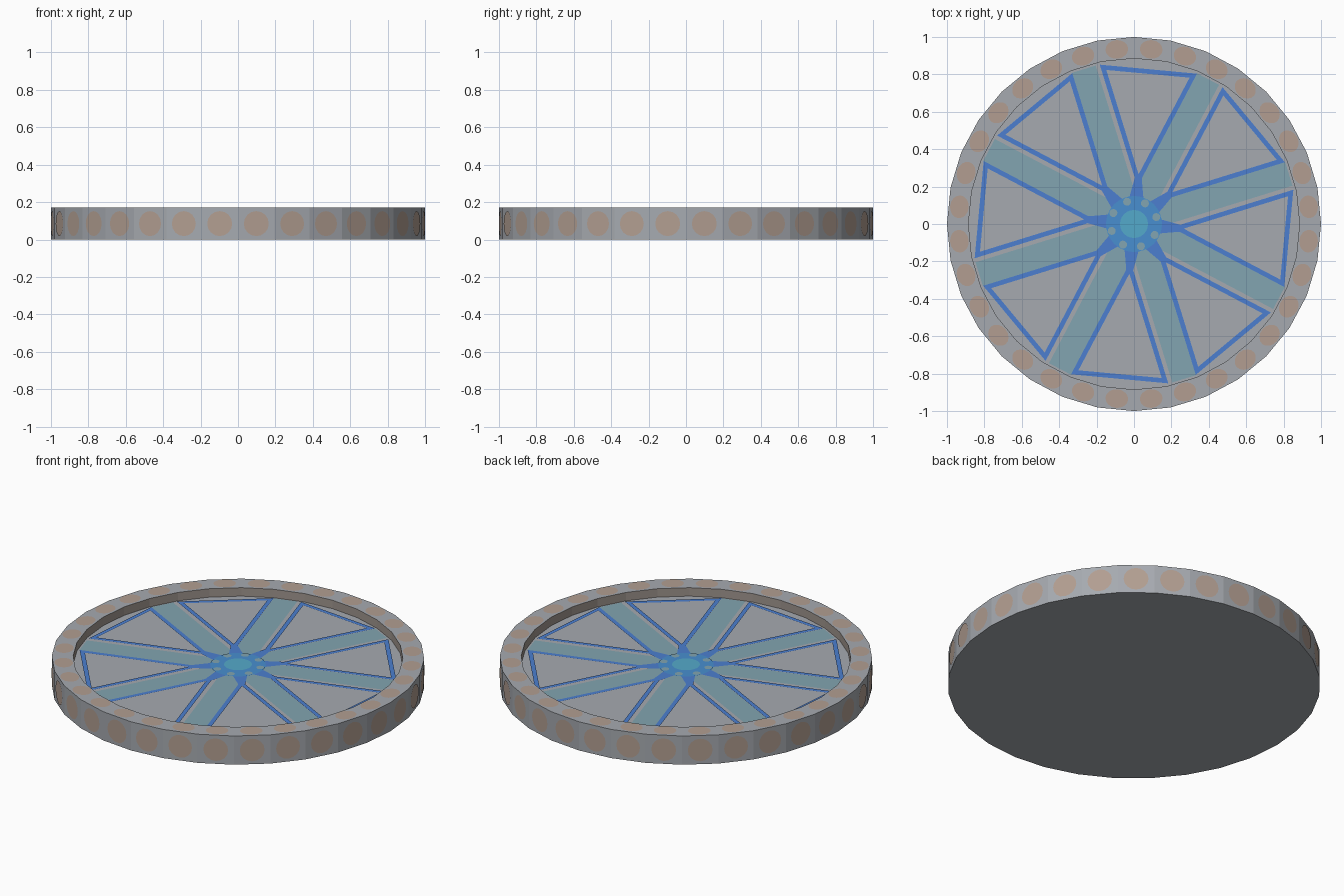
import bpy, bmesh, math
from mathutils import Vector

if "Cube" in bpy.data.objects:
    bpy.data.objects.remove(bpy.data.objects["Cube"])

SIDES, R_OUT, R_IN, H, FLOOR = 32, 1.0, 0.885, 0.17, 0.12
SPOKES, START = 8, math.radians(17.2)
STEP = 2 * math.pi / SPOKES


def material(name, r, g, b):
    lin = [((c / 255 + 0.055) / 1.055) ** 2.4 for c in (r, g, b)]
    m = bpy.data.materials.new(name)
    m.diffuse_color = (*lin, 1)
    m.use_nodes = True
    m.node_tree.nodes["Principled BSDF"].inputs["Base Color"].default_value = m.diffuse_color
    return m


GREY = material("steel grey", 166, 170, 176)
TAN = material("dusty tan", 178, 158, 145)
TAUPE = material("inner wall taupe", 160, 150, 143)
TEAL = material("muted teal", 130, 165, 177)
BLUE = material("line blue", 76, 127, 208)
HUB = material("hub blue", 72, 143, 208)
CYAN = material("core cyan", 84, 170, 203)


def finish(name, bm, *mats):
    me = bpy.data.meshes.new(name)
    bm.to_mesh(me)
    bm.free()
    for m in mats:
        me.materials.append(m)
    ob = bpy.data.objects.new(name, me)
    bpy.context.collection.objects.link(ob)
    return ob


def plate(bm, pts):
    return bm.faces.new([bm.verts.new(p) for p in pts])


def polar(r, a, z):
    return Vector((r * math.cos(a), r * math.sin(a), z))


def along(s, o, a, z):
    """Point at distance s along direction a, offset o to its left."""
    return polar(s, a, z) + polar(o, a + math.pi / 2, 0)


def ellipse(bm, c, u, v, n=16):
    plate(bm, [c + u * math.cos(2 * math.pi * i / n) + v * math.sin(2 * math.pi * i / n)
               for i in range(n)])


# Body: shallow dish with raised rim
bm = bmesh.new()
loops = []
for r, z in ((R_OUT, 0), (R_OUT, H), (R_IN, H), (R_IN, FLOOR)):
    loops.append([bm.verts.new(polar(r, 2 * math.pi * i / SIDES, z)) for i in range(SIDES)])
for k in range(3):
    for i in range(SIDES):
        j = (i + 1) % SIDES
        f = bm.faces.new((loops[k][i], loops[k][j], loops[k + 1][j], loops[k + 1][i]))
        f.material_index = 1 if k == 2 else 0
bm.faces.new(loops[3])
bm.faces.new(loops[0][::-1])
finish("dish_body", bm, GREY, TAUPE)

# Round spots on every outer facet and on the rim top
side, top = bmesh.new(), bmesh.new()
apothem = math.cos(math.pi / SIDES)
for i in range(SIDES):
    a = 2 * math.pi * (i + 0.5) / SIDES
    t = polar(1, a + math.pi / 2, 0)
    ellipse(side, polar(apothem + 0.003, a, H / 2), t * 0.067, Vector((0, 0, 0.067)))
    ellipse(top, polar(0.938, a, H + 0.002), polar(0.05, a, 0), t * 0.061)
finish("side_spots", side, TAN)
finish("rim_spots", top, TAN)

# Spoke bands, triangular outlines, hub arms and hub holes
bands, lines, arms, holes = (bmesh.new() for _ in range(4))
for k in range(SPOKES):
    a, b = START + k * STEP, START + (k + 1) * STEP
    mid = (a + b) / 2
    z = FLOOR + 0.002
    plate(bands, [along(0.10, -0.055, a, z), along(0.87, -0.055, a, z),
                  along(0.87, 0.077, a, z), along(0.10, 0.077, a, z)])
    z = FLOOR + 0.004
    tri = [polar(0.077 / math.sin(STEP / 2), mid, z),
           along(0.868, 0.077, a, z), along(0.868, -0.077, b, z)]
    # inset the triangle evenly about its incentre
    la, lb, lc = [(tri[(i + 1) % 3] - tri[(i + 2) % 3]).length for i in range(3)]
    per = la + lb + lc
    centre = (tri[0] * la + tri[1] * lb + tri[2] * lc) / per
    area = (tri[1] - tri[0]).cross(tri[2] - tri[0]).length / 2
    scale = 1 - 0.025 / (2 * area / per)
    inner = [centre + (p - centre) * scale for p in tri]
    for i in range(3):
        j = (i + 1) % 3
        plate(lines, [tri[i], tri[j], inner[j], inner[i]])
    z = FLOOR + 0.005
    plate(arms, [along(0.1, -0.045, mid, z), along(0.25, -0.018, mid, z),
                 along(0.25, 0.018, mid, z), along(0.1, 0.045, mid, z)])
    ellipse(holes, polar(0.125, a, FLOOR + 0.008), polar(0.022, a, 0),
            polar(0.022, a + math.pi / 2, 0), 10)
finish("spoke_bands", bands, TEAL)
finish("spoke_outlines", lines, BLUE)
finish("hub_arms", arms, BLUE)
finish("hub_holes", holes, TEAL)

# Hub disc and bright core
for name, r, z, m in (("hub_disc", 0.15, 0.0065, HUB), ("hub_core", 0.075, 0.0085, CYAN)):
    bm = bmesh.new()
    ellipse(bm, Vector((0, 0, FLOOR + z)), Vector((r, 0, 0)), Vector((0, r, 0)), 24)
    finish(name, bm, m)
